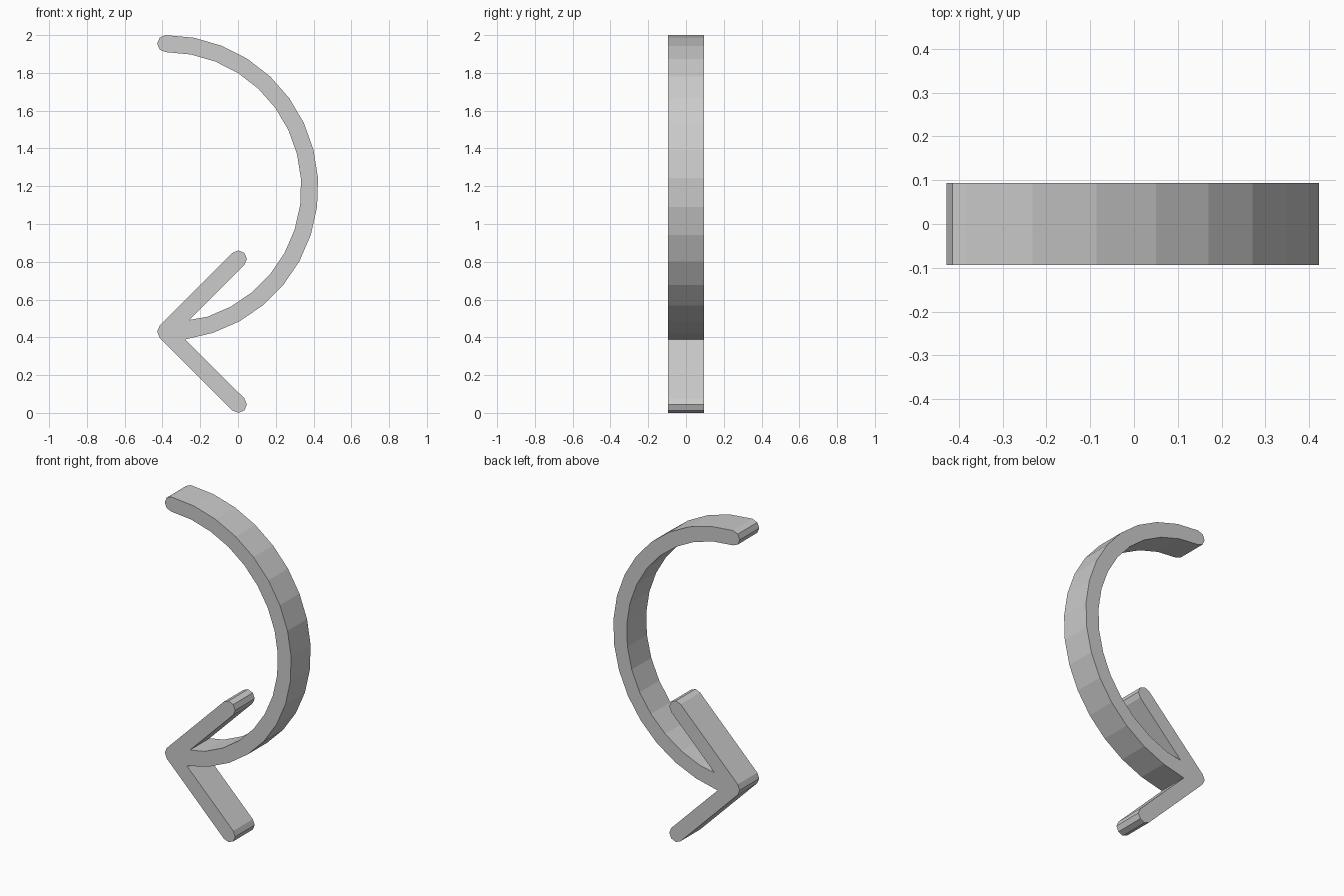
import bpy
import bmesh
from math import cos, sin, radians

cube = bpy.data.objects.get("Cube")
if cube:
    bpy.data.objects.remove(cube, do_unlink=True)

HALF_WIDTH = 0.045          # half thickness of the stroke
HALF_DEPTH = 0.094
LEFT = -0.383               # x of the arc centre, arc start and arrow tip
ARC_Z, ARC_R = 1.192, 0.763
REACH = 0.385               # arrow arms run diagonally this far in x and z
TIP_Z = HALF_WIDTH + REACH


def sweep(cx, cz, radius, start, step, count):
    """Points on a circle in the xz plane."""
    angles = [radians(start + step * i) for i in range(count)]
    return [(cx + radius * cos(a), cz + radius * sin(a)) for a in angles]


arm_x = LEFT + REACH
outer = sweep(LEFT, ARC_Z, ARC_R + HALF_WIDTH, 90, -10.8, 16)
inner = sweep(LEFT, ARC_Z, ARC_R - HALF_WIDTH, 90, -10.8, 16)

# Single clockwise outline: arc, lower arm, tip, upper arm, back along the arc
outline = outer + [(-0.279, 0.389)]
outline += sweep(arm_x, TIP_Z - REACH, HALF_WIDTH, 45, -45, 5)
outline += sweep(LEFT, TIP_Z, HALF_WIDTH, 225, -45, 3)
outline += sweep(arm_x, TIP_Z + REACH, HALF_WIDTH, 135, -45, 5)
outline += [(-0.257, 0.492)] + inner[::-1]
outline += sweep(LEFT, ARC_Z + ARC_R, HALF_WIDTH, 225, -45, 3)

# Extrude the outline through its depth
bm = bmesh.new()
face = bm.faces.new([bm.verts.new((x, -HALF_DEPTH, z)) for x, z in outline])
result = bmesh.ops.extrude_face_region(bm, geom=[face], use_keep_orig=True)
moved = [v for v in result["geom"] if isinstance(v, bmesh.types.BMVert)]
bmesh.ops.translate(bm, verts=moved, vec=(0, 2 * HALF_DEPTH, 0))
bmesh.ops.recalc_face_normals(bm, faces=bm.faces)
mesh = bpy.data.meshes.new("curved_arrow")
bm.to_mesh(mesh)
bm.free()

arrow = bpy.data.objects.new("curved_arrow", mesh)
bpy.context.collection.objects.link(arrow)

# Plain grey
grey = bpy.data.materials.new("light_grey")
grey.use_nodes = True
color = (0.6, 0.6, 0.6, 1)
grey.diffuse_color = color
for node in grey.node_tree.nodes:
    if node.type == "BSDF_PRINCIPLED":
        node.inputs["Base Color"].default_value = color
mesh.materials.append(grey)
